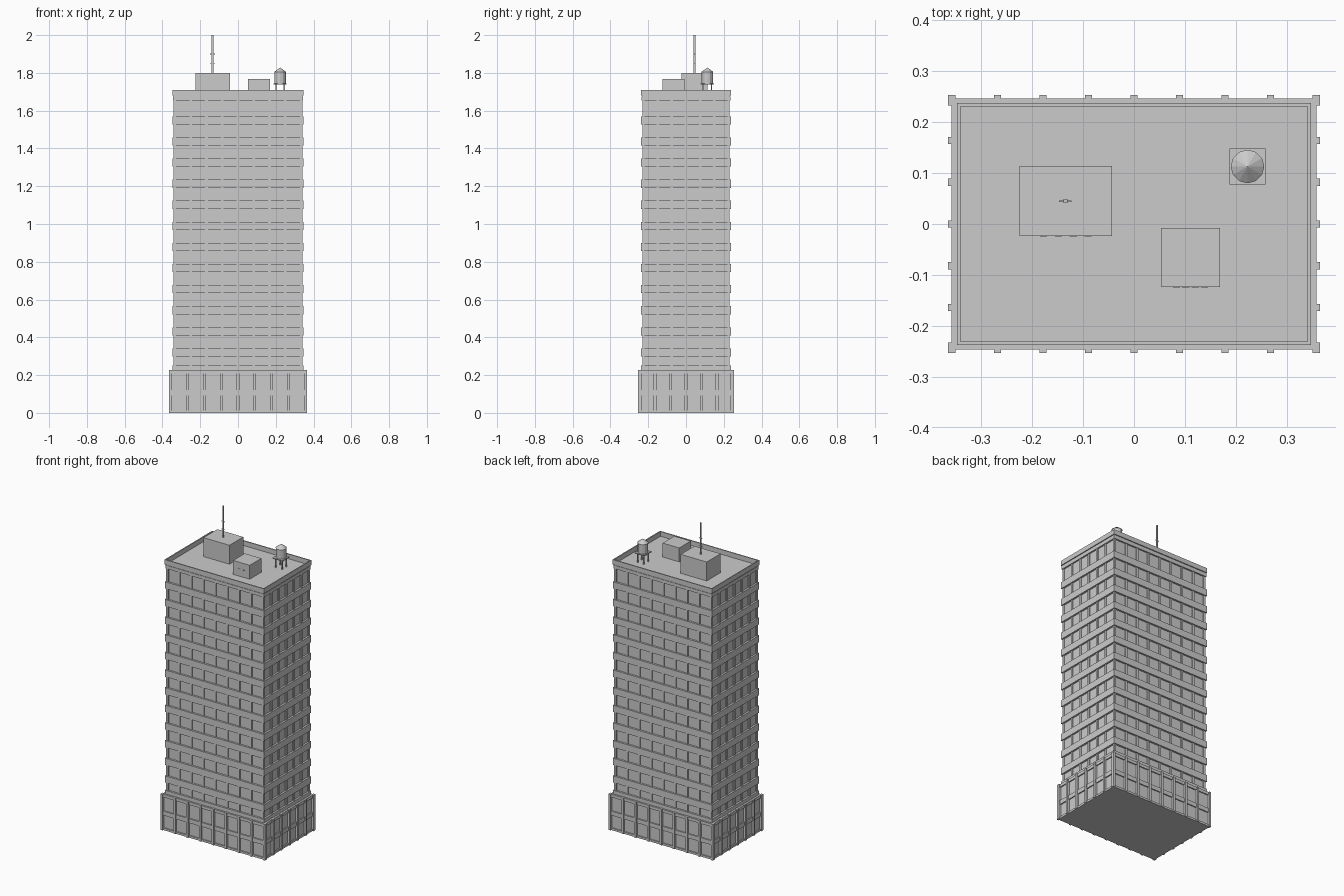
import bpy, bmesh, math
from mathutils import Matrix, Vector

if "Cube" in bpy.data.objects:
    bpy.data.objects.remove(bpy.data.objects["Cube"])

grey = bpy.data.materials.new("concrete_grey")
grey.diffuse_color = (0.6, 0.6, 0.6, 1)
grey.use_nodes = True
grey.node_tree.nodes["Principled BSDF"].inputs["Base Color"].default_value = grey.diffuse_color


def make(name, bm):
    me = bpy.data.meshes.new(name)
    bm.to_mesh(me)
    bm.free()
    me.materials.append(grey)
    ob = bpy.data.objects.new(name, me)
    bpy.context.collection.objects.link(ob)
    return ob


def box(bm, x0, x1, y0, y1, z0, z1):
    m = Matrix.Translation(((x0 + x1) / 2, (y0 + y1) / 2, (z0 + z1) / 2))
    m = m @ Matrix.Diagonal((x1 - x0, y1 - y0, z1 - z0, 1))
    bmesh.ops.create_cube(bm, size=1, matrix=m)


def slab(bm, hx, hy, z0, z1):
    box(bm, -hx, hx, -hy, hy, z0, z1)


def ring(bm, hx, hy, t, z0, z1):
    for s in (-1, 1):
        a, b = sorted((s * hx, s * (hx - t)))
        box(bm, a, b, -hy, hy, z0, z1)
        a, b = sorted((s * hy, s * (hy - t)))
        box(bm, -hx + t, hx - t, a, b, z0, z1)


def posts(bm, hx, hy, nx, ny, w, d, z0, z1):
    # evenly spaced posts round a rectangle, corners included
    for s in (-1, 1):
        for i in range(nx + 1):
            c = -hx + w / 2 + (2 * hx - w) * i / nx
            a, b = sorted((s * hy, s * (hy - d)))
            box(bm, c - w / 2, c + w / 2, a, b, z0, z1)
        for i in range(1, ny):
            c = -hy + w / 2 + (2 * hy - w) * i / ny
            a, b = sorted((s * hx, s * (hx - d)))
            box(bm, a, b, c - w / 2, c + w / 2, z0, z1)


# Podium: recessed panels, horizontal bands and pilasters
BASE = 0.228
bm = bmesh.new()
slab(bm, 0.352, 0.240, 0, BASE - 0.002)
make("podium_panels", bm)
bm = bmesh.new()
for z0, z1 in ((0, 0.013), (0.093, 0.12), (0.208, BASE - 0.001)):
    slab(bm, 0.359, 0.247, z0, z1)
make("podium_bands", bm)
bm = bmesh.new()
posts(bm, 0.365, 0.253, 8, 6, 0.014, 0.02, 0, BASE)
make("podium_pilasters", bm)

# Tower: glazed core, mullions and floor bands
ROOF = 1.68
bm = bmesh.new()
slab(bm, 0.335, 0.225, BASE - 0.01, ROOF)
make("tower_windows", bm)
bm = bmesh.new()
posts(bm, 0.341, 0.231, 8, 6, 0.014, 0.012, BASE - 0.01, ROOF - 0.005)
make("tower_mullions", bm)
bm = bmesh.new()
for k in range(12):
    top = 1.57 - 0.1117 * k
    slab(bm, 0.347, 0.237, top - 0.043, top)
slab(bm, 0.347, 0.237, BASE - 0.01, 0.25)
slab(bm, 0.345, 0.235, 1.654, 1.675)
make("floor_bands", bm)

# Roof deck and parapet
bm = bmesh.new()
slab(bm, 0.342, 0.232, 1.67, ROOF)
make("roof_deck", bm)
bm = bmesh.new()
ring(bm, 0.348, 0.238, 0.007, ROOF, 1.71)
make("parapet", bm)

# Rooftop plant rooms with small louvre plates on the front
for name, x0, x1, y0, y1, z1 in (
        ("lift_room", -0.225, -0.043, -0.024, 0.114, 1.80),
        ("plant_room", 0.053, 0.169, -0.124, -0.008, 1.768)):
    bm = bmesh.new()
    box(bm, x0, x1, y0, y1, ROOF - 0.005, z1)
    make(name, bm)
    bm = bmesh.new()
    zc = (ROOF + z1) / 2
    for i in range(4):
        c = x0 + (x1 - x0) * (0.26 + 0.16 * i)
        box(bm, c - 0.007, c + 0.007, y0 - 0.001, y0 + 0.002, zc - 0.004, zc + 0.004)
    make(name + "_louvres", bm)

# Antenna mast with short rungs
ax, ay = -0.135, 0.045
bm = bmesh.new()
box(bm, ax - 0.004, ax + 0.004, ay - 0.004, ay + 0.004, 1.79, 2.0)
for z in (1.85, 1.90):
    box(bm, ax - 0.012, ax + 0.012, ay - 0.0015, ay + 0.0015, z - 0.0015, z + 0.0015)
make("antenna", bm)

# Water tank: legs, platform, barrel and conical lid
tx, ty = 0.223, 0.113
bm = bmesh.new()
for sx in (-1, 1):
    for sy in (-1, 1):
        cx, cy = tx + sx * 0.022, ty + sy * 0.022
        box(bm, cx - 0.003, cx + 0.003, cy - 0.003, cy + 0.003, ROOF - 0.005, 1.745)
make("tank_legs", bm)
bm = bmesh.new()
box(bm, tx - 0.035, tx + 0.035, ty - 0.035, ty + 0.035, 1.738, 1.744)
make("tank_platform", bm)
for name, r0, r1, z0, z1 in (("tank_barrel", 0.03, 0.03, 1.744, 1.806),
                             ("tank_lid", 0.033, 0.0, 1.804, 1.828)):
    bm = bmesh.new()
    bmesh.ops.create_cone(bm, cap_ends=True, segments=12, radius1=r0, radius2=r1,
                          depth=z1 - z0,
                          matrix=Matrix.Translation((tx, ty, (z0 + z1) / 2)))
    bmesh.ops.remove_doubles(bm, verts=bm.verts, dist=1e-5)
    make(name, bm)
